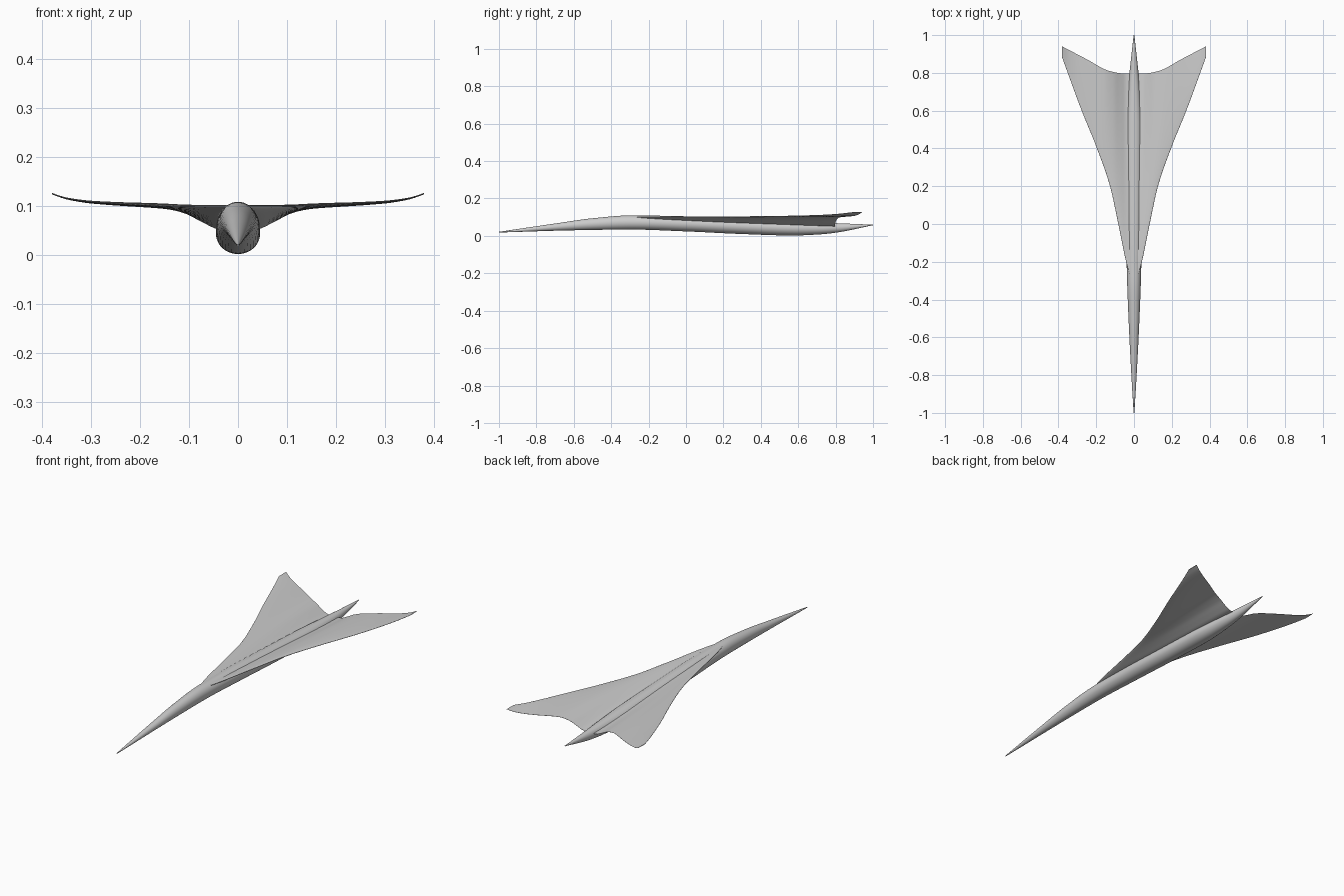
import bpy, math

cube = bpy.data.objects.get("Cube")
if cube:
    bpy.data.objects.remove(cube, do_unlink=True)

# Single skin colour
skin = bpy.data.materials.new("light grey skin")
skin.use_nodes = True
GREY = (0.6, 0.6, 0.6, 1)
skin.diffuse_color = GREY
skin.node_tree.nodes["Principled BSDF"].inputs["Base Color"].default_value = GREY


def curve(points, t):
    """Smooth monotone-slope interpolation through (t, value) pairs."""
    n = len(points)
    t = min(max(t, points[0][0]), points[-1][0])
    i = 0
    while i < n - 2 and t > points[i + 1][0]:
        i += 1

    def step(k):
        (a, b), (c, d) = points[k], points[k + 1]
        return (d - b) / (c - a)

    def slope(k):
        if k == 0 or k == n - 1:
            return step(min(k, n - 2))
        s, r = step(k - 1), step(k)
        return 2 * s * r / (s + r) if s * r > 0 else 0

    (a, b), (c, d) = points[i], points[i + 1]
    h = c - a
    u = (t - a) / h
    v = 1 - u
    return (b * v * v * (1 + 2 * u) + d * u * u * (1 + 2 * v)
            + h * u * v * (v * slope(i) - u * slope(i + 1)))


def loft(name, rings, angle):
    """Skin a list of equal closed rings and cap both ends."""
    n = len(rings[0])
    verts = [p for ring in rings for p in ring]
    faces = [(r * n + k, r * n + (k + 1) % n, (r + 1) * n + (k + 1) % n, (r + 1) * n + k)
             for r in range(len(rings) - 1) for k in range(n)]
    faces += [tuple(range(n))[::-1], tuple(range(len(verts) - n, len(verts)))]
    mesh = bpy.data.meshes.new(name)
    mesh.from_pydata(verts, [], faces)
    mesh.materials.append(skin)
    obj = bpy.data.objects.new(name, mesh)
    bpy.context.collection.objects.link(obj)
    bpy.ops.object.select_all(action="DESELECT")
    obj.select_set(True)
    bpy.context.view_layer.objects.active = obj
    bpy.ops.object.mode_set(mode="EDIT")
    bpy.ops.mesh.select_all(action="SELECT")
    bpy.ops.mesh.normals_make_consistent(inside=False)
    bpy.ops.object.mode_set(mode="OBJECT")
    bpy.ops.object.shade_smooth_by_angle(angle=math.radians(angle))
    return obj


# Fuselage: elliptical sections along y, drooped nose and upswept tail
top = [(-1, .022), (-.7, .066), (-.5, .094), (-.3, .109), (-.1, .107),
       (.3, .092), (.6, .078), (.8, .068), (1, .06)]
bottom = [(-1, .018), (-.6, .03), (-.3, .034), (0, .024), (.3, .01),
          (.57, .002), (.7, .007), (.8, .017), (1, .057)]
width = [(-1, .002), (-.8, .014), (-.5, .029), (-.25, .038), (.1, .044),
         (.5, .045), (.7, .034), (.8, .024), (1, .002)]
rings = []
for i in range(81):
    y = -1 + i / 40
    hi, lo, w = curve(top, y), curve(bottom, y), curve(width, y)
    rings.append([(w * math.cos(a), y, (hi + lo) / 2 + (hi - lo) / 2 * math.sin(a))
                  for a in (math.tau * k / 40 for k in range(40))])
loft("fuselage", rings, 60)

# Wing: ogival delta with thin sections, gulled root and raised tips
lead_y = [(0, -.34), (.037, -.22), (.083, 0), (.127, .2), (.2, .41), (.277, .6), (.38, .88)]
trail_y = [(0, .795), (.06, .797), (.13, .81), (.25, .872), (.38, .94)]
lead_z = [(0, .1), (.1, .1), (.2, .103), (.3, .109), (.35, .116), (.38, .125)]
trail_z = [(0, .05), (.04, .053), (.07, .066), (.11, .086), (.16, .099),
           (.3, .107), (.35, .115), (.38, .126)]
thick = [(0, .009), (.1, .006), (.2, .004), (.38, .001)]
STEPS = 24
rings = []
for i in range(-40, 41):
    x = .38 * i / 40
    s = abs(x)
    y0, y1 = curve(lead_y, s), curve(trail_y, s)
    z0, z1, t = curve(lead_z, s), curve(trail_z, s), curve(thick, s)
    upper, lower = [], []
    for k in range(STEPS + 1):
        u = (1 - math.cos(math.pi * k / STEPS)) / 2
        half = t * 2.6 * math.sqrt(u) * (1 - u) + .0004
        y, z = y0 + (y1 - y0) * u, z0 + (z1 - z0) * u
        upper.append((x, y, z + half))
        lower.append((x, y, z - half))
    rings.append(upper + lower[::-1])
loft("wing", rings, 50)
